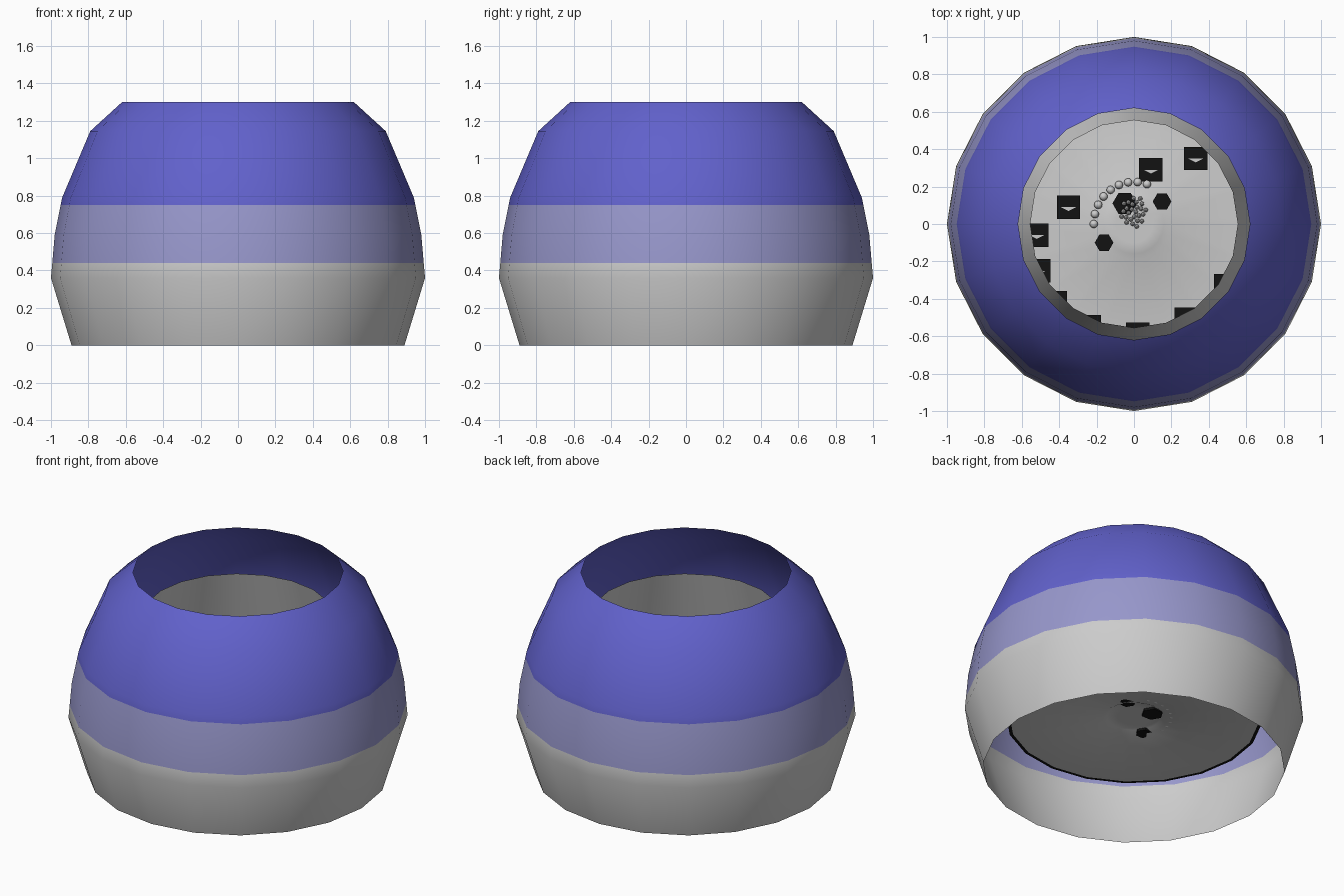
import bpy, bmesh, math
from mathutils import Matrix

if "Cube" in bpy.data.objects:
    bpy.data.objects.remove(bpy.data.objects["Cube"])

SIDES = 20


def material(name, rgb):
    m = bpy.data.materials.new(name)
    m.diffuse_color = (*rgb, 1)
    m.use_nodes = True
    m.node_tree.nodes["Principled BSDF"].inputs["Base Color"].default_value = m.diffuse_color
    return m


GREY = material("light grey", (0.60, 0.60, 0.60))
LAVENDER = material("lavender", (0.31, 0.31, 0.60))
BLUE = material("violet blue", (0.12, 0.12, 0.60))
BLACK = material("black", (0.006, 0.006, 0.006))


def make(name, bm, mats, smooth=True):
    me = bpy.data.meshes.new(name)
    bm.to_mesh(me)
    bm.free()
    for m in mats:
        me.materials.append(m)
    ob = bpy.data.objects.new(name, me)
    bpy.context.collection.objects.link(ob)
    if smooth:
        bpy.ops.object.select_all(action='DESELECT')
        ob.select_set(True)
        bpy.context.view_layer.objects.active = ob
        bpy.ops.object.shade_smooth_by_angle(angle=math.radians(35))
    return ob


def lathe(profile, sides=SIDES, cap=False):
    """Spin an (radius, height) profile around z."""
    bm = bmesh.new()
    rings = []
    for r, z in profile:
        rings.append([bm.verts.new((r * math.cos(2 * math.pi * k / sides),
                                    r * math.sin(2 * math.pi * k / sides), z))
                      for k in range(sides)])
    for a, b in zip(rings, rings[1:]):
        for k in range(sides):
            j = (k + 1) % sides
            bm.faces.new((a[k], a[j], b[j], b[k]))
    if cap:
        bm.faces.new(rings[-1])
    return bm


# Outer shell, coloured in bands by height
bm = lathe([(0.89, 0), (1.0, 0.36), (0.993, 0.44), (0.98, 0.59), (0.948, 0.75),
            (0.94, 0.79), (0.79, 1.145), (0.62, 1.30)])
for f in bm.faces:
    z = f.calc_center_median().z
    f.material_index = 0 if z < 0.44 else 1 if z < 0.75 else 2
make("outer_shell", bm, [GREY, LAVENDER, BLUE])

# Inner wall, open at the top
FLOOR = 0.33
make("inner_wall", lathe([(0.75, FLOOR), (0.555, 1.03)]), [GREY])

# Floor with a shallow raised centre
make("inner_floor", lathe([(0.75, FLOOR), (0.19, FLOOR), (0.16, FLOOR + 0.015),
                           (0.10, FLOOR + 0.015)], cap=True), [GREY])

# Dark trim under the edge of the floor
make("floor_trim", lathe([(0.755, FLOOR + 0.005), (0.755, FLOOR - 0.004),
                          (0.735, FLOOR - 0.004)]), [BLACK])

# Square plates in a spiral, each with a small grey wedge mark
bm = bmesh.new()
spots = [(0.09, 0.29), (0.33, 0.35), (-0.35, 0.09), (-0.52, -0.06), (-0.51, -0.25),
         (-0.42, -0.42), (-0.24, -0.55), (0.02, -0.59), (0.28, -0.51), (0.49, -0.33)]
for x, y in spots:
    bmesh.ops.create_cube(bm, size=1, matrix=Matrix.Translation((x, y, FLOOR + 0.008))
                          @ Matrix.Diagonal((0.125, 0.125, 0.008, 1)))
    h = FLOOR + 0.014
    f = bm.faces.new([bm.verts.new((x + dx, y + dy, h)) for dx, dy in
                      ((-0.04, 0.0), (0.0, -0.02), (0.04, 0.0))])
    f.material_index = 1
make("square_plates", bm, [BLACK, GREY], smooth=False)

# Hexagonal studs
bm = bmesh.new()
for x, y, r in ((-0.16, -0.10, 0.05), (0.15, 0.12, 0.05), (-0.05, 0.11, 0.065)):
    bmesh.ops.create_cone(bm, cap_ends=True, segments=6, radius1=r, radius2=r, depth=0.03,
                          matrix=Matrix.Translation((x, y, FLOOR + 0.015))
                          @ Matrix.Rotation(math.pi / 6, 4, 'Z'))
make("hex_studs", bm, [BLACK], smooth=False)

# Arc of round beads
bm = bmesh.new()
for k in range(9):
    a = math.radians(180 - k * 13.6)
    bmesh.ops.create_uvsphere(bm, u_segments=12, v_segments=8, radius=0.022,
                              matrix=Matrix.Translation((0.215 * math.cos(a),
                                                         0.225 * math.sin(a), FLOOR + 0.02)))
make("bead_arc", bm, [GREY])

# Cluster of tiny beads in the middle
bm = bmesh.new()
for k in range(26):
    r, a = 0.07 * math.sqrt((k + 0.5) / 26), k * 2.39996
    bmesh.ops.create_icosphere(bm, subdivisions=1, radius=0.013,
                               matrix=Matrix.Translation((r * math.cos(a), 0.065 + 1.2 * r * math.sin(a),
                                                          FLOOR + 0.04)))
make("centre_cluster", bm, [GREY])
